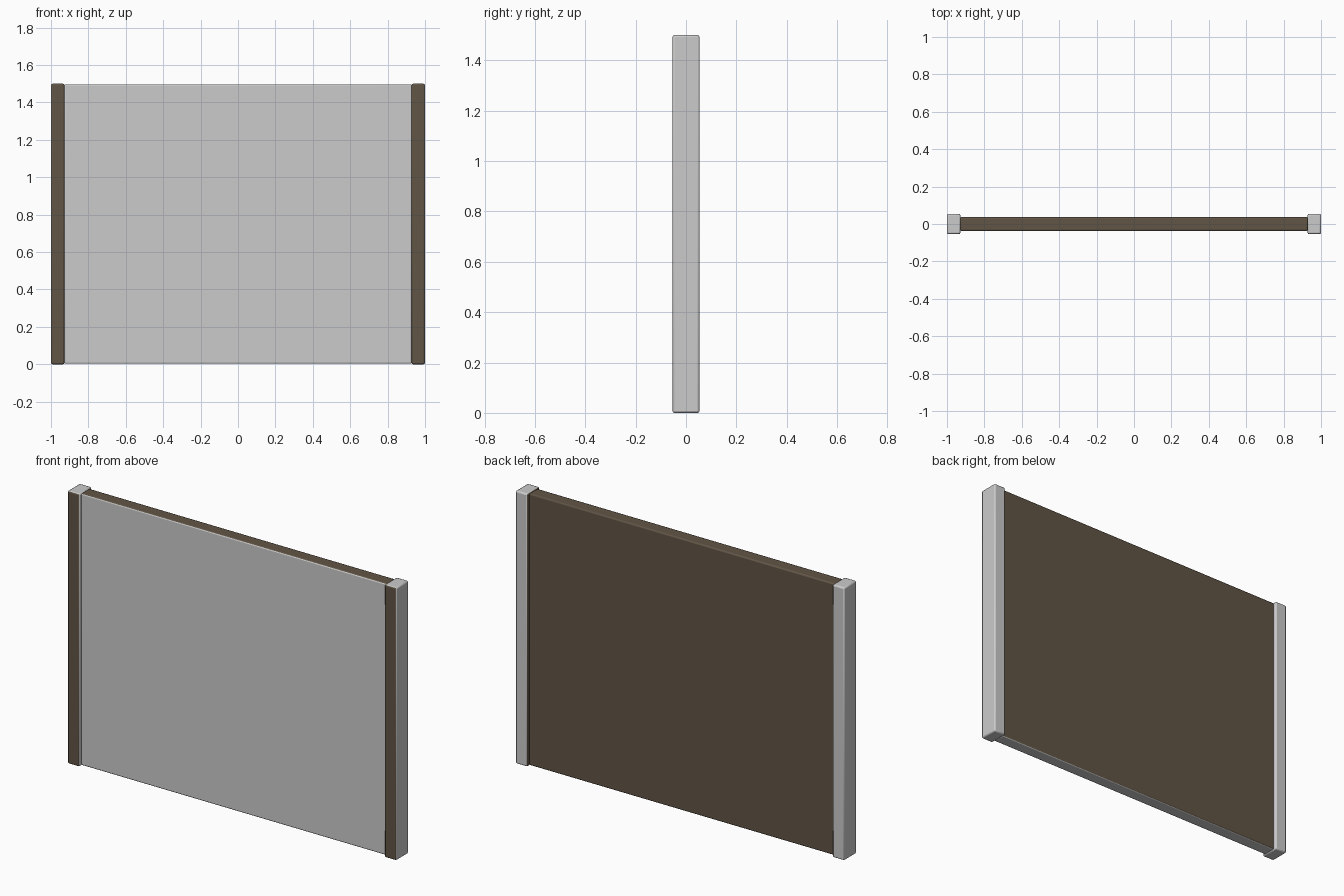
import bpy

if "Cube" in bpy.data.objects:
    bpy.data.objects.remove(bpy.data.objects["Cube"])


def material(name, color):
    mat = bpy.data.materials.new(name)
    mat.diffuse_color = (*color, 1)
    mat.use_nodes = True
    mat.node_tree.nodes["Principled BSDF"].inputs["Base Color"].default_value = mat.diffuse_color
    return mat


GREY = material("grey", (0.68, 0.68, 0.68))
BROWN = material("dark_brown", (0.12, 0.09, 0.06))


def rounded_box(name, size, center, bevel, brown_sides):
    """Soft-edged box; brown_sides lists the (axis, sign) faces painted brown."""
    bpy.ops.mesh.primitive_cube_add(size=1, location=center)
    obj = bpy.context.object
    obj.name = name
    obj.scale = size
    bpy.ops.object.transform_apply(location=False, rotation=False, scale=True)
    obj.data.materials.append(GREY)
    obj.data.materials.append(BROWN)
    for face in obj.data.polygons:
        if any(face.normal[axis] * sign > 0.9 for axis, sign in brown_sides):
            face.material_index = 1
    mod = obj.modifiers.new("soft_edges", "BEVEL")
    mod.width = bevel
    mod.segments = 2
    bpy.ops.object.shade_smooth_by_angle()
    return obj


# Main upright panel: brown back and top
rounded_box("panel", (1.86, 0.073, 1.494), (0, 0, 0.75), 0.007, [(1, 1), (2, 1)])

# Posts at both ends: brown fronts, right post also brown on its inner side
posts = (("left", -0.964, [(1, -1)]), ("right", 0.964, [(1, -1), (0, -1)]))
for side, x, brown in posts:
    rounded_box(side + "_post", (0.072, 0.108, 1.5), (x, 0, 0.75), 0.008, brown)
